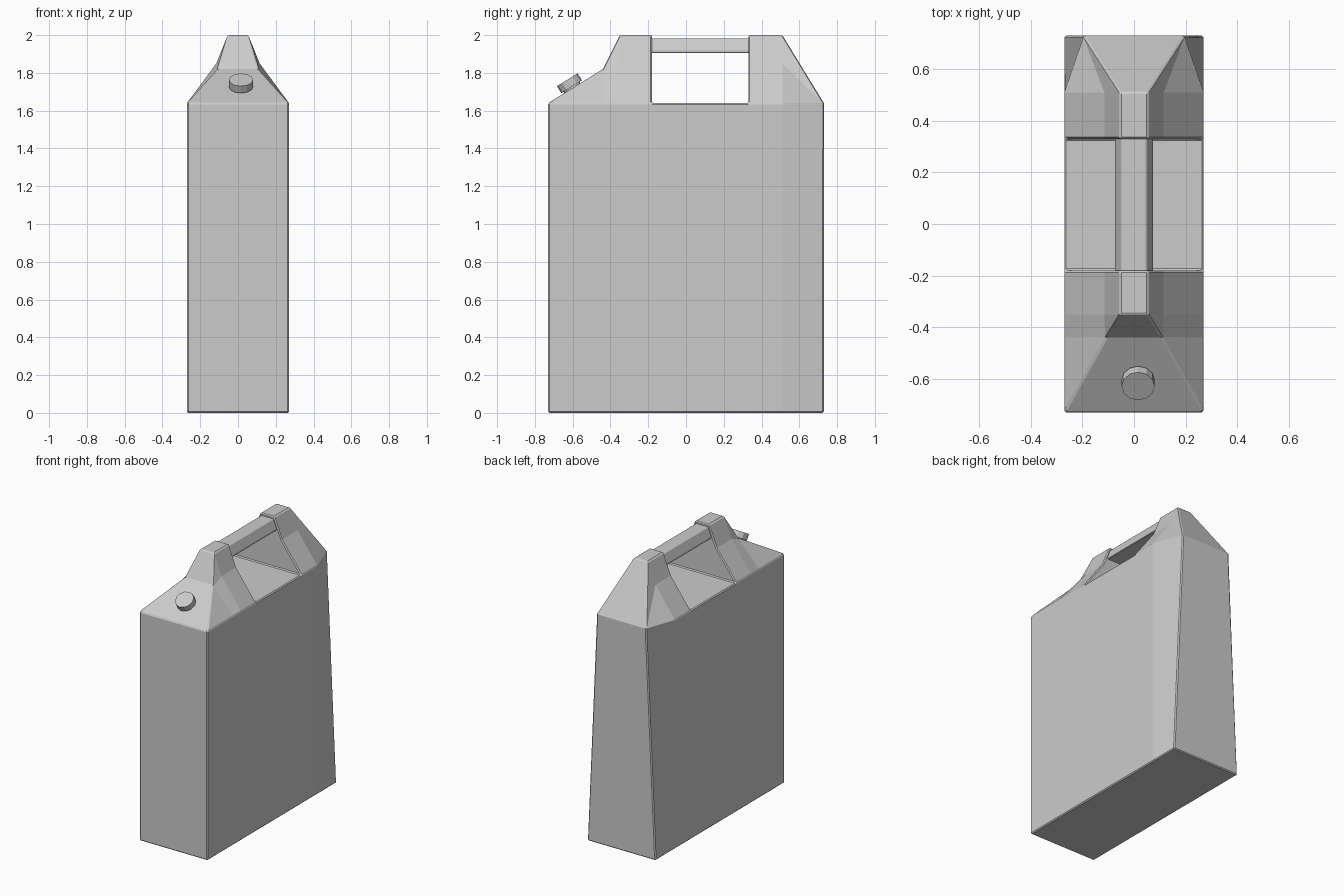
import bpy, bmesh, math
from mathutils import Matrix, Vector

if "Cube" in bpy.data.objects:
    bpy.data.objects.remove(bpy.data.objects["Cube"])


def loft(name, stations, bevel):
    """Skin mirrored half sections [(x, z), ...] (bottom to top) placed along y."""
    bm = bmesh.new()
    rings = []
    for y, half in stations:
        pts = half + [(-x, z) for x, z in reversed(half)]
        rings.append([bm.verts.new((x, y, z)) for x, z in pts])
    n = len(rings[0])
    for a, b in zip(rings, rings[1:]):
        for i in range(n):
            j = (i + 1) % n
            bm.faces.new((a[i], a[j], b[j], b[i]))
    bm.faces.new(rings[0])
    bm.faces.new(rings[-1])
    bmesh.ops.remove_doubles(bm, verts=bm.verts[:], dist=0.0005)
    bmesh.ops.dissolve_limit(bm, angle_limit=0.005, verts=bm.verts[:], edges=bm.edges[:])
    bmesh.ops.recalc_face_normals(bm, faces=bm.faces[:])
    return finish(name, bm, bevel)


def finish(name, bm, bevel=0):
    me = bpy.data.meshes.new(name)
    bm.to_mesh(me)
    bm.free()
    ob = bpy.data.objects.new(name, me)
    bpy.context.collection.objects.link(ob)
    if bevel:
        mod = ob.modifiers.new("edge_bevel", 'BEVEL')
        mod.width = bevel
        mod.segments = 1
        mod.limit_method = 'ANGLE'
        mod.angle_limit = math.radians(35)
    return ob


# Tank: sections from front to back, with a notch for the handle
def section(w, mid, top):
    return [(0.27, 0), (w, 1.64), mid, top]


leg = section(0.27, (0.115, 1.85), (0.055, 2.0))
floor = section(0.27, (0.115, 1.64), (0.055, 1.64))
loft("tank", [
    (-0.73, section(0.27, (0.27, 1.64), (0.27, 1.64))),
    (-0.44, section(0.27, (0.108, 1.82), (0.108, 1.82))),
    (-0.35, leg),
    (-0.18, leg),
    (-0.18, floor),
    (0.33, floor),
    (0.33, leg),
    (0.51, leg),
    (0.73, section(0.195, (0.195, 1.64), (0.195, 1.64))),
], 0.007)

# Handle bar between the two legs
bar = [(0.073, 1.905), (0.073, 1.92), (0.048, 1.983)]
loft("handle", [(-0.185, bar), (0.335, bar)], 0.004)

# Filler cap standing square to the front slope
normal = Vector((0, -0.18, 0.29)).normalized()
tilt = normal.to_track_quat('Z', 'Y').to_matrix().to_4x4()
for name, r, h, off in (("cap", 0.064, 0.044, 0.0), ("cap_neck", 0.05, 0.03, -0.022)):
    bm = bmesh.new()
    pos = Vector((0.016, -0.617, 1.745)) + normal * off
    bmesh.ops.create_cone(bm, cap_ends=True, segments=12, radius1=r, radius2=r,
                          depth=h, matrix=Matrix.Translation(pos) @ tilt)
    finish(name, bm)
